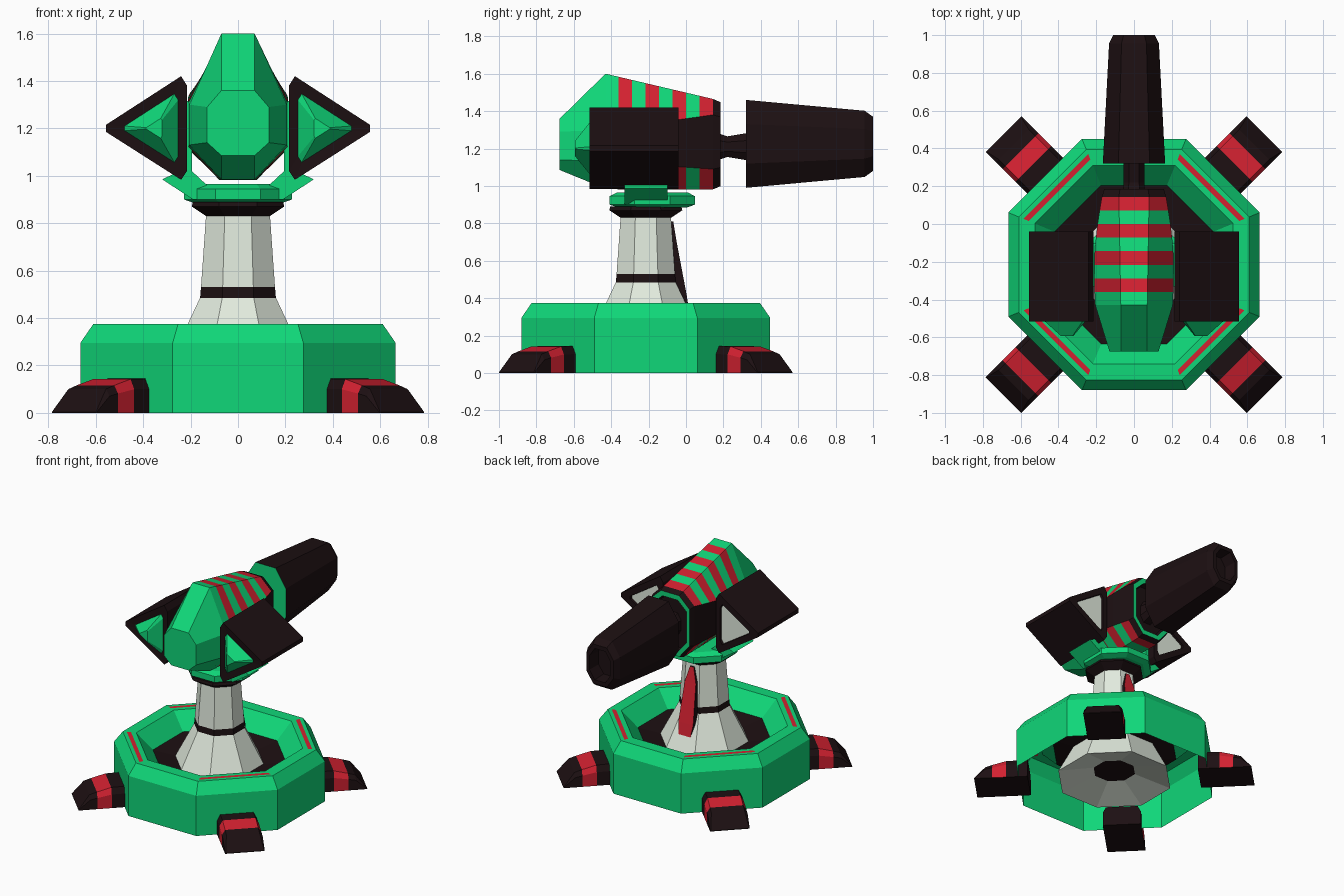
import bpy
from math import cos, sin, pi, radians
from mathutils import Matrix, Vector

if "Cube" in bpy.data.objects:
    bpy.data.objects.remove(bpy.data.objects["Cube"])


def material(name, rgb):
    m = bpy.data.materials.new(name)
    m.diffuse_color = (*rgb, 1)
    m.use_nodes = True
    m.node_tree.nodes["Principled BSDF"].inputs["Base Color"].default_value = m.diffuse_color
    return m


GREEN, RED, DARK, PALE = range(4)
MATS = [material("green", (0.005, 0.68, 0.19)), material("red", (0.65, 0.015, 0.03)),
        material("dark", (0.012, 0.005, 0.006)), material("pale", (0.76, 0.83, 0.73))]
CY = -0.215  # centre line of base and pillar


def loft(name, rings, pick, start=None, end=None, matrix=None):
    """Skin a list of equal rings; pick(band, edge) gives the material slot."""
    n = len(rings[0])
    verts = [Vector(p) for r in rings for p in r]
    faces, slots = [], []
    for i in range(len(rings) - 1):
        for j in range(n):
            k = (j + 1) % n
            faces.append((i * n + j, i * n + k, (i + 1) * n + k, (i + 1) * n + j))
            slots.append(pick(i, j))
    if start is not None:
        faces.append(tuple(reversed(range(n))))
        slots.append(start)
    if end is not None:
        faces.append(tuple(range((len(rings) - 1) * n, len(rings) * n)))
        slots.append(end)
    if matrix:
        verts = [matrix @ v for v in verts]
    me = bpy.data.meshes.new(name)
    me.from_pydata(verts, [], faces)
    for m in MATS:
        me.materials.append(m)
    for p, s in zip(me.polygons, slots):
        p.material_index = s
    ob = bpy.data.objects.new(name, me)
    bpy.context.collection.objects.link(ob)
    if start is not None and end is not None:
        import bmesh
        bm = bmesh.new()
        bm.from_mesh(me)
        bmesh.ops.recalc_face_normals(bm, faces=bm.faces)
        bm.to_mesh(me)
        bm.free()
    return ob


def octagon(apothem, z, cy=CY):
    r = apothem / cos(pi / 8)
    return [(r * cos(pi / 8 + j * pi / 4), cy + r * sin(pi / 8 + j * pi / 4), z) for j in range(8)]


def section(y, zt, zs, zl, zb, wt, w):
    """Eight-sided upright section: flat top, sides and bottom."""
    right = [(wt, y, zt), (w, y, zs), (w, y, zl), (wt, y, zb)]
    return right + [(-x, a, z) for x, a, z in reversed(right)]


def scaled(ring, f, y, c):
    return [(c[0] + (p[0] - c[0]) * f, y, c[1] + (p[2] - c[1]) * f) for p in ring]


# Octagonal base tub with red stripes on the diagonal rims
base = [(.665, 0), (.665, .295), (.61, .375), (.585, .375), (.558, .375), (.525, .375),
        (.42, .26), (.2, .22)]
loft("base_tub", [octagon(a, z) for a, z in base],
     lambda i, j: DARK if i == 6 else RED if i == 3 and j % 2 == 0 else GREEN)

# Four diagonal feet
foot = [(.6, .145, .112), (.753, .142, .112), (.85, .116, .112), (.9, .1, .112), (.977, .004, .13)]
rings = [[(d, -.134, 0), (d, .134, 0), (d, .134, z * .7), (d, w, z), (d, -w, z), (d, -.134, z * .7)]
         for d, z, w in foot]
for k in range(4):
    turn = Matrix.Translation((0, CY, 0)) @ Matrix.Rotation(radians(45 + 90 * k), 4, 'Z')
    loft(f"foot_{k + 1}", rings, lambda i, j: RED if i == 1 and j else DARK, DARK, DARK, turn)

# Pillar with dark band and collar
pillar = [(.14, .09), (.38, .02), (.16, .485), (.156, .53), (.135, .83), (.195, .87), (.19, .89)]
loft("pillar", [octagon(a, z) for a, z in pillar],
     lambda i, j: DARK if i in (2, 4, 5) else PALE, DARK, DARK)

# Red spine panel on the back of the pillar
spine = [(.25, .03, .035), (.42, .003, .06), (.7, -.05, .045), (.81, -.068, .015)]
loft("pillar_spine", [[(-w, -.2, z), (w, -.2, z), (w, y, z), (-w, y, z)] for z, y, w in spine],
     lambda i, j: RED if j == 2 else DARK, DARK, DARK)

# Cradle dish and its two arms
loft("cradle_dish", [octagon(a, z, -.18) for a, z in [(.185, .885), (.228, .9), (.228, .945), (.19, .965)]],
     lambda i, j: GREEN, GREEN, GREEN)
arm = [(.12, .9), (.19, .9), (.32, .985), (.222, 1.03), (.222, 1.315), (.195, 1.315), (.195, 1.02), (.12, .95)]
for s, side in ((-1, "left"), (1, "right")):
    loft(f"cradle_arm_{side}", [[(s * x, y, z) for x, z in arm] for y in (-.33, -.1)],
         lambda i, j: GREEN, GREEN, GREEN)

# Striped head
head = [section(-.675, 1.36, 1.29, 1.14, 1.085, .07, .13),
        section(-.43, 1.6, 1.3, 1.13, .985, .07, .205)]
for k in range(8):
    y = -.36 + .072 * k
    t = (y + .43) / .574
    head.append(section(y, 1.6 - .135 * t, 1.3 + .08 * t, 1.13 - .04 * t, .982,
                        .07 + .01 * t, .205 - .035 * t + .02 * sin(pi * t)))
mid = (0, 1.22)
back = scaled(head[-1], .93, .185, mid)
head += [back, scaled(back, .84, .185, mid), scaled(back, .8, .14, mid)]


def head_slot(i, j):
    if i < 2 or i == 10:
        return GREEN
    if i >= 9 or j in (1, 5):
        return DARK
    return RED if i % 2 == 0 else GREEN


loft("head", head, head_slot, GREEN, DARK)


# Barrel neck and tall eight-sided barrel with hollow muzzle
def tube(y, hw, hz, zc=1.225):
    return section(y, zc + hz, zc + hz * .45, zc - hz * .45, zc - hz, hw * .5, hw)


loft("barrel_neck", [tube(.12, .06, .09, 1.21), tube(.22, .055, .055, 1.21), tube(.34, .055, .075, 1.21)],
     lambda i, j: DARK, DARK, DARK)
loft("barrel", [tube(.32, .165, .235), tube(.955, .132, .177), tube(1, .11, .145),
                tube(1, .085, .115), tube(.9, .08, .11)],
     lambda i, j: DARK, GREEN, DARK)

# Triangular side pods with green lenses and pale rear plates
tri = [(.215, 1.38), (.24, 1.42), (.557, 1.215), (.557, 1.185), (.24, .983), (.215, 1.02)]
for s, side in ((-1, "left"), (1, "right")):
    outer = [(s * x, 0, z) for x, z in tri]
    c, lens = (s * .325, 1.2), (s * .35, 1.2)
    rings = [scaled(outer, .66, -.055, c), scaled(outer, .68, -.04, c), scaled(outer, 1, -.04, c),
             scaled(outer, 1, -.515, c), scaled(outer, .66, -.51, c),
             scaled(scaled(outer, .64, 0, c), .3, -.593, lens)]
    loft(f"side_pod_{side}", rings, lambda i, j: GREEN if i == 4 else DARK, PALE, GREEN)
